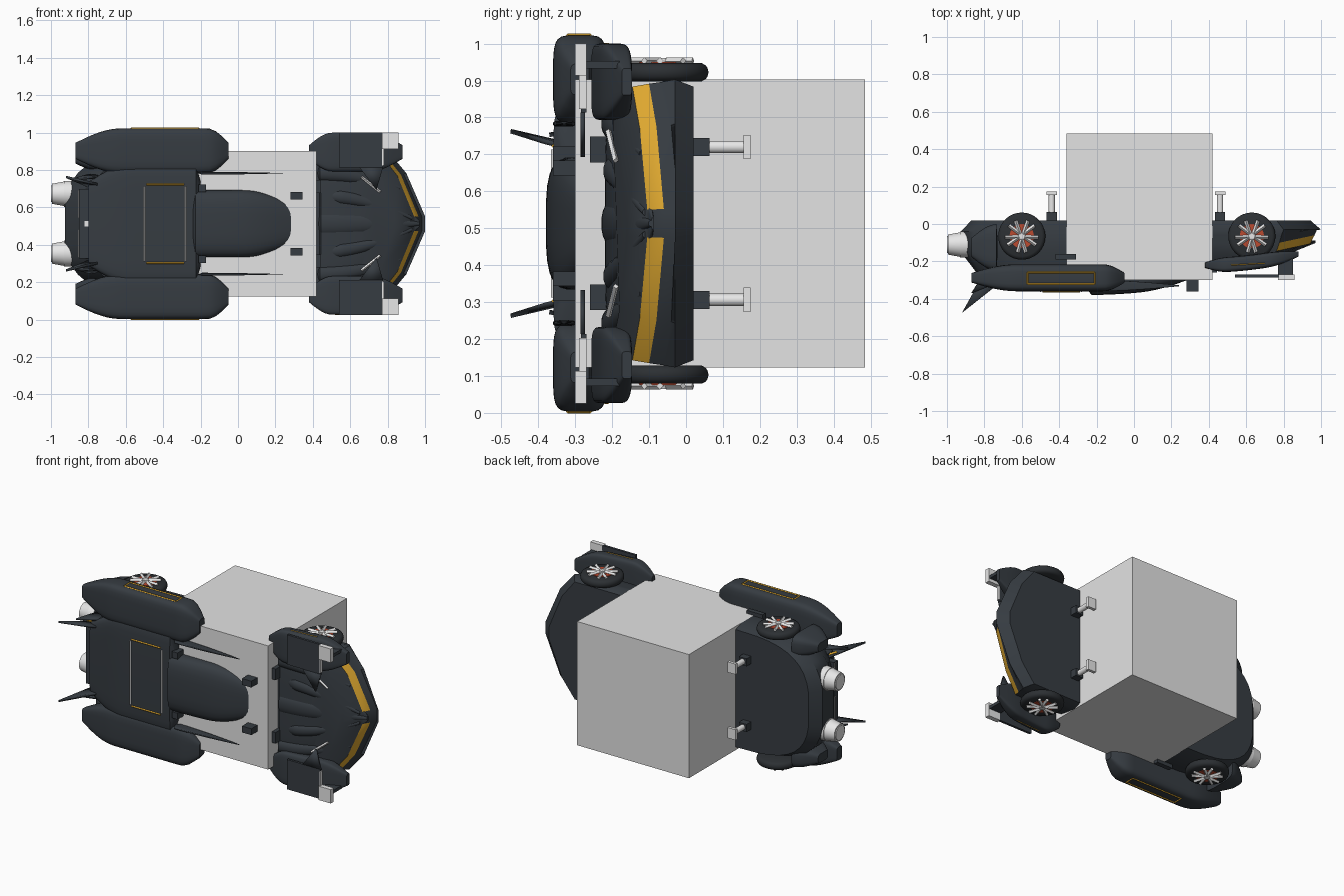
import bpy, bmesh
from math import sin, cos, pi, tau, radians, copysign
from mathutils import Vector

if "Cube" in bpy.data.objects:
    bpy.data.objects.remove(bpy.data.objects["Cube"])

# The car lies on its side: local x is forward, local y is left, local z is up
MID = .513
TRACK = .39
FLANK = .51
ROOF = .36
FRONT_ROOT = .42
REAR_ROOT = -ROOF


def material(name, color):
    mat = bpy.data.materials.new(name)
    mat.use_nodes = True
    mat.diffuse_color = (*color, 1)
    shader = mat.node_tree.nodes["Principled BSDF"]
    shader.inputs["Base Color"].default_value = (*color, 1)
    return mat


DARK = material("dark_slate", (.037, .045, .054))
BLACK = material("tyre_black", (.025, .029, .033))
LIGHT = material("light_metal", (.8, .8, .8))
GREY = material("block_grey", (.77, .77, .77))
GOLD = material("gold", (.75, .4, .03))
RED = material("brake_red", (.5, .07, .03))


def build(name, verts, faces, mat, mirror=False, thickness=0):
    mesh = bpy.data.meshes.new(name)
    mesh.from_pydata([tuple(v) for v in verts], [], faces)
    bm = bmesh.new()
    bm.from_mesh(mesh)
    bmesh.ops.recalc_face_normals(bm, faces=bm.faces)
    bm.to_mesh(mesh)
    bm.free()
    mesh.shade_smooth()
    mesh.set_sharp_from_angle(angle=radians(35))
    mesh.materials.append(mat)
    part = bpy.data.objects.new(name, mesh)
    bpy.context.scene.collection.objects.link(part)
    part.location.z = MID
    part.rotation_euler.x = pi / 2
    if thickness:
        solid = part.modifiers.new("Thickness", 'SOLIDIFY')
        solid.thickness = thickness
        solid.offset = 0
    if mirror:
        flip = part.modifiers.new("Mirror", 'MIRROR')
        flip.use_axis = (False, True, False)
    return part


def loft(name, rings, mat, mirror=False):
    count = len(rings[0])
    verts = [vert for ring in rings for vert in ring]
    faces = []
    for start in range(0, len(verts) - count, count):
        for j in range(count):
            k = (j + 1) % count
            faces.append((start + j, start + k, start + count + k, start + count + j))
    faces.append(tuple(range(count)))
    faces.append(tuple(range(len(verts) - count, len(verts))))
    return build(name, verts, faces, mat, mirror)


def circle(count):
    return [(cos(tau * (k + .5) / count), sin(tau * (k + .5) / count)) for k in range(count)]


def soften(value, power):
    return copysign(abs(value) ** power, value)


def pod(name, x, side, height, back=.01, front=.01, tip=.3, power=.5,
        drift=(0, 0), mirror=True, steps=24):
    """Rounded body along x, easing to a small tip over the back and front fractions."""
    rings = []
    for i in range(steps + 1):
        t = i / steps
        ramp = min(1, t / back, (1 - t) / front)
        scale = (tip + (1 - tip) * sin(ramp * pi / 2)) / 2
        mid_side = sum(side) / 2 + drift[0] * t * t
        mid_height = sum(height) / 2 + drift[1] * t * t
        rings.append([(x[0] + (x[1] - x[0]) * t,
                       mid_side + (side[1] - side[0]) * scale * soften(c, power),
                       mid_height + (height[1] - height[0]) * scale * soften(s, power))
                      for c, s in circle(24)])
    return loft(name, rings, DARK, mirror)


def slab(name, root, half, levels, droop=0):
    """Mirrored outline stacked by height, each level shrunk towards its root."""
    rings = []
    for height, scale in levels:
        left = [(root + (x - root) * scale, side * (1 + scale) / 2,
                 height - droop * max(0, x - .8) * (height > .05)) for x, side in half]
        rings.append(left + [(x, -side, z) for x, side, z in reversed(left)])
    return loft(name, rings, DARK)


def tube(name, start, end, radii, mat, mirror=True, sides=24, bulge=0):
    start, end = Vector(start), Vector(end)
    axis = (end - start).normalized()
    across = axis.orthogonal().normalized()
    other = axis.cross(across)
    steps = 8 if bulge else 1
    rings = []
    for i in range(steps + 1):
        t = i / steps
        radius = radii[0] + (radii[1] - radii[0]) * t + bulge * abs(sin(pi * t)) ** .5
        rings.append([start.lerp(end, t) + radius * (c * across + s * other)
                      for c, s in circle(sides)])
    return loft(name, rings, mat, mirror)


def bar(name, start, end, mat, radius=.005, mirror=True):
    return tube(name, start, end, (radius, radius), mat, mirror, sides=4)


def box(name, x, side, height, mat=DARK, mirror=True):
    return loft(name, [[(at, side[0], height[0]), (at, side[1], height[0]),
                        (at, side[1], height[1]), (at, side[0], height[1])] for at in x],
                mat, mirror)


def around(middle, half):
    return (middle - half, middle + half)


def plate(name, verts):
    return build(name, verts, [tuple(range(len(verts)))], DARK, True, .012)


# Plain block between the two halves of the car
box("centre_block", (REAR_ROOT, FRONT_ROOT), around(0, TRACK), (-.485, .3), GREY, False)

# Rear tub with a rounded tail, deck and fenders
tail = [(REAR_ROOT - .57 * abs(sin(a)) ** .67, TRACK * abs(cos(a)) ** .67)
        for a in (pi / 2 * i / 10 for i in range(10))]
slab("rear_tub", REAR_ROOT, tail, [(-.02, .9), (.04, 1), (.15, 1), (.3, .8)])
pod("rear_deck", (-.8, -.2), around(0, .32), (.2, ROOF), back=.4, tip=.7, power=.25, mirror=False)
pod("rear_fender", (-.87, -.05), (.27, FLANK), (.215, ROOF), back=.3, front=.14, tip=.35,
    power=.4)
pod("rear_wheel_guard", (-.87, -.73), (.28, .42), (0, .25), back=1, tip=.4)
box("side_step", (-.42, -.31), around(TRACK, .02), (.16, .19))

# Thin outlines on the deck and fender flanks
for x in (-.5, -.28):
    bar("deck_trim_cross", (x, -.2, ROOF), (x, .2, ROOF), LIGHT, mirror=False)
bar("deck_trim_side", (-.49, .21, ROOF), (-.29, .21, ROOF), GOLD)
for height in (.26, .32):
    bar("flank_trim_long", (-.57, FLANK, height), (-.21, FLANK, height), GOLD)
for x in (-.57, -.21):
    bar("flank_trim_end", (x, FLANK, .26), (x, FLANK, .32), GOLD)

# Canopy, strakes and small mounts
pod("canopy", (-.25, .29), around(0, .18), (.22, .38), front=.5, tip=.6, power=.6,
    drift=(0, -.05), mirror=False)
pod("side_strake", (-.21, .24), around(.27, .008), (.3, ROOF), front=1, tip=.1)
box("front_mount", (.28, .345), around(.15, .02), (.29, ROOF))
box("canopy_mount", (-.21, -.17), around(.19, .02), (.29, ROOF))
box("nose_latch", (.4, .445), around(.2, .035), (.2, .26))

# Tail fins, rail and exhausts
plate("tail_fin", [(-.7, .2, .3), (-.8, .2, .26), (-.92, .25, .475), (-.8, .22, .38)])
plate("tail_finlet", [(-.7, .25, .3), (-.8, .26, .26), (-.87, .24, .37)])
bar("fin_trim", (-.83, .225, .32), (-.79, .21, .28), GOLD, .008)
box("tail_rail", (-.85, -.76), around(0, .185), (.26, .3), mirror=False)
box("tail_light", (-.82, -.77), around(0, .015), (.295, .308), LIGHT, False)
bar("tail_rod", (-.845, .03, .27), (-.845, .18, .27), LIGHT, .01)


def on_exhaust(x):
    return (x, .16, .11)


tube("exhaust_collar", on_exhaust(-.86), on_exhaust(-.93), (.07, .07), LIGHT)
tube("exhaust_cone", on_exhaust(-.93), on_exhaust(-.995), (.066, .054), LIGHT)
tube("exhaust_core", on_exhaust(-.98), on_exhaust(-1), (.045, .045), LIGHT)

# Nose wedge; the steep band on its leading edges is gold
prow = [(FRONT_ROOT, TRACK), (.8, TRACK), (.9, .27), (1, .04)]
nose = slab("nose_wedge", FRONT_ROOT, prow,
            [(-.02, .9), (.03, 1), (.06, .97), (.1, .94), (.145, .9), (.2, .72)], droop=.2)
nose.data.materials.append(GOLD)
for face in nose.data.polygons:
    leading = face.normal.x > .2 and abs(face.center.y) > .05
    if leading and .09 < face.center.z < .14:
        face.material_index = 1

# Sculpted hood
hood_span = (FRONT_ROOT, .97)
pod("hood", hood_span, around(0, .34), (.1, .22), front=1, tip=.05, drift=(0, -.07), mirror=False)
pod("hood_spine", hood_span, around(0, .08), (.1, .23), front=1, tip=.1, power=.9,
    drift=(0, -.07), mirror=False)
pod("hood_ridge", (FRONT_ROOT, .93), (.1, .2), (.1, .23), back=.3, front=.9, tip=.2, power=.9,
    drift=(-.12, -.06))
pod("outer_ridge", (FRONT_ROOT, .87), (.22, .32), (.12, .23), front=.9, tip=.2, power=.9,
    drift=(-.08, -.06))
bar("hood_strip", (.66, .25, .21), (.76, .17, .19), LIGHT, .008)

# Front fenders and winglets
pod("front_fender", (.38, .88), (.28, .487), (.18, .26), back=.25, front=.35, tip=.35, power=.35,
    drift=(0, -.06))
bar("fender_trim", (.52, .484, .22), (.7, .484, .21), GOLD)
box("winglet", (.54, .775), (.3, .487), (.27, .285))
box("winglet_lamp", (.77, .857), (.4, .487), (.27, .3), LIGHT)
box("winglet_edge", (.77, .78), (.31, .4), (.27, .29), LIGHT)
box("winglet_post", (.77, .85), (.42, .44), (.18, .27))
plate("winglet_spike", [(.65, .3, .28), (.775, .3, .28), (.74, .18, .28)])


# Wheels with forked spokes
def wheel(label, x):
    def at(side, radius=0, angle=0):
        return (x + radius * cos(angle), side, .065 + radius * sin(angle))

    tube(label + "_tyre", at(.385), at(.434), (.108, .108), BLACK, sides=40, bulge=.018)
    tube(label + "_brake", at(.42), at(.437), (.065, .065), RED)
    tube(label + "_hub", at(.42), at(.448), (.024, .018), LIGHT)
    for k in range(5):
        angle = tau * k / 5 + pi / 2
        for fork in (-.25, .25):
            bar(label + "_spoke", at(.44, .015, angle), at(.44, .09, angle + fork), LIGHT, .01)


wheel("rear", -.6)
wheel("front", .63)

# Support legs under the floor
for x in (-.44, .46):
    box("leg_socket", around(x, .027), around(.207, .024), (-.064, .02))
    tube("leg_rod", (x, .207, -.16), (x, .207, -.05), (.017, .017), LIGHT)
    box("leg_foot", around(x, .028), around(.207, .033), (-.175, -.156), LIGHT)
